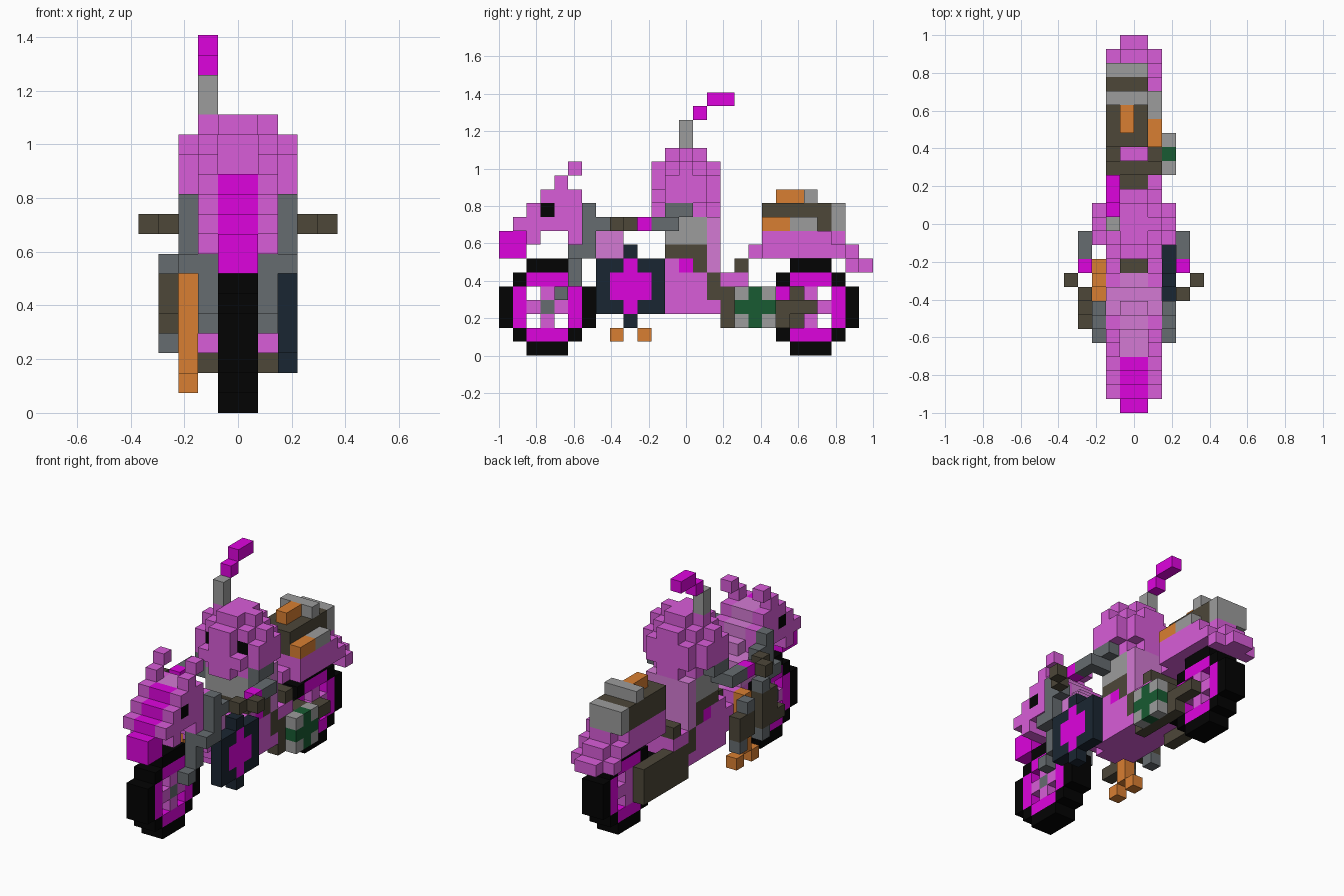
import bpy, bmesh

cube = bpy.data.objects.get("Cube")
if cube:
    bpy.data.objects.remove(cube, do_unlink=True)

U = 2 / 27  # edge of one block

PALETTE = {
    "magenta": (222, 4, 222), "pink": (216, 93, 216), "light pink": (211, 122, 211),
    "olive brown": (77, 71, 57), "steel grey": (102, 108, 112), "light grey": (156, 156, 156),
    "navy": (26, 38, 50), "black": (3, 3, 3), "orange": (217, 127, 50), "green": (24, 91, 50),
}


def linear(c):
    c /= 255
    return c / 12.92 if c <= 0.04045 else ((c + 0.055) / 1.055) ** 2.4


mats = {}
for label, rgb in PALETTE.items():
    m = bpy.data.materials.new(label)
    m.use_nodes = True
    col = (*[linear(c) for c in rgb], 1)
    m.diffuse_color = col
    m.node_tree.nodes["Principled BSDF"].inputs["Base Color"].default_value = col
    mats[label] = m

taken = set()   # every filled block
parts = []      # (name, colour, blocks)


def part(name, colour, x, *yz, mirror=False):
    """Fill block ranges: x = (first, last), each yz = (y first, y last, z first, z last).
    Blocks already claimed by an earlier part are left alone."""
    cells = set()
    for y0, y1, z0, z1 in yz:
        for i in range(x[0], x[1] + 1):
            for j in range(y0, y1 + 1):
                for k in range(z0, z1 + 1):
                    cells.add((i, j, k))
                    if mirror:
                        cells.add((9 - i, j, k))
    cells -= taken
    taken.update(cells)
    parts.append((name, colour, cells))


# wheels: stepped tyre, rim and crossed spokes
def wheel(name, y):
    part(name + "_tyre", "black", (4, 5),
         (y + 2, y + 4, 0, 0), (y + 2, y + 4, 6, 6), (y, y, 2, 4), (y + 6, y + 6, 2, 4),
         (y + 1, y + 1, 1, 1), (y + 5, y + 5, 1, 1), (y + 1, y + 1, 5, 5), (y + 5, y + 5, 5, 5))
    part(name + "_rim", "magenta", (4, 5),
         (y + 2, y + 4, 1, 1), (y + 2, y + 4, 5, 5), (y + 1, y + 1, 2, 4), (y + 5, y + 5, 2, 4))
    part(name + "_spokes", "pink", (4, 5), (y + 2, y + 4, 3, 3), (y + 3, y + 3, 2, 4))


part("front_hub", "steel grey", (4, 5), (3, 3, 3, 3))
wheel("front_wheel", 0)
wheel("rear_wheel", 19)

# front fork and handlebar
part("fork_lower", "steel grey", (6, 6), (4, 4, 4, 4), (5, 5, 5, 7), mirror=True)
part("fork_upper", "steel grey", (7, 7), (5, 6, 7, 7), (6, 6, 8, 10), (7, 7, 9, 9), mirror=True)
part("handlebar", "olive brown", (8, 8), (8, 8, 9, 9), mirror=True)
part("handlebar_tip", "olive brown", (9, 9), (9, 9, 9, 9), mirror=True)
part("hand", "magenta", (8, 8), (10, 10, 9, 9), mirror=True)

# animal head on the front of the vehicle
part("head_eye", "black", (6, 6), (3, 3, 10, 10), mirror=True)
part("head_snout", "magenta", (4, 5), (0, 1, 7, 8), (1, 1, 9, 9), (2, 2, 10, 10), (3, 3, 11, 11))
part("head_mane", "light pink", (4, 5), (4, 4, 11, 11), (5, 5, 11, 11), (6, 6, 10, 10),
     (7, 7, 9, 9), (8, 8, 7, 8), (9, 9, 6, 6))
part("head_side", "pink", (6, 6), (1, 6, 9, 9), (2, 2, 8, 8), (5, 5, 8, 8),
     (2, 6, 10, 10), (3, 5, 11, 11), mirror=True)
part("head_core", "pink", (4, 5), (2, 6, 9, 10), (2, 2, 8, 8), (5, 6, 8, 8))
part("head_ear", "pink", (6, 6), (4, 4, 12, 12), (5, 5, 13, 13), mirror=True)
part("neck", "light pink", (3, 6), (7, 8, 7, 8))

# rider's legs, vehicle body and seat
part("leg", "olive brown", (6, 6), (12, 14, 7, 7), (14, 14, 6, 6), (15, 15, 4, 5),
     (16, 16, 2, 4), mirror=True)
part("knee", "magenta", (6, 6), (13, 13, 6, 6), mirror=True)
part("seat", "olive brown", (3, 6), (17, 17, 6, 6))
part("seat_front", "olive brown", (4, 5), (16, 16, 5, 5))
part("tank_cap", "olive brown", (4, 5), (10, 10, 6, 6))
part("body", "pink", (3, 6), (9, 15, 5, 5), (10, 15, 4, 4), (11, 15, 3, 3), (8, 9, 6, 6),
     (11, 14, 6, 6), (16, 17, 5, 5))
part("body_middle", "pink", (4, 5), (8, 8, 5, 5), (9, 9, 4, 4), (10, 10, 3, 3),
     (16, 17, 4, 4), (16, 18, 3, 3))
part("exhaust_right", "olive brown", (3, 3), (17, 21, 2, 4))
part("exhaust_left", "olive brown", (6, 6), (17, 22, 3, 3), (17, 20, 2, 2), (17, 19, 4, 4))

# rear fender, stepped down towards the tail
part("fender", "pink", (4, 5), (18, 25, 7, 7), (19, 24, 8, 8), (25, 26, 6, 6))
part("fender_side", "pink", (6, 6), (19, 24, 7, 7), (19, 23, 8, 8), (25, 25, 6, 6), mirror=True)

# luggage on the fender
part("bedroll", "orange", (6, 6), (19, 20, 9, 9))
part("bedroll_end", "light grey", (6, 6), (21, 22, 9, 9))
part("luggage", "olive brown", (3, 5), (19, 23, 9, 10))
part("luggage_back", "light grey", (3, 5), (24, 24, 9, 10))
part("luggage_strap", "light grey", (3, 5), (22, 22, 11, 11))
part("luggage_buckle", "orange", (4, 4), (20, 21, 11, 11))

# side case with a cross
part("case_cross", "green", (7, 7), (17, 19, 3, 3), (18, 18, 2, 4))
part("case_corners", "light grey", (7, 7), (17, 19, 2, 4))

# shield on the left flank
part("shield_emblem", "magenta", (7, 7), (8, 10, 4, 5), (9, 9, 3, 6))
part("shield", "navy", (7, 7), (7, 11, 3, 6), (9, 9, 2, 7))

# double-headed axe on the right flank
part("axe_handle", "orange", (2, 2), (9, 9, 2, 6), (8, 8, 1, 1), (10, 10, 1, 1))
part("axe_front_blade", "olive brown", (1, 1), (7, 8, 4, 6), (6, 6, 4, 4))
part("axe_rear_blade", "olive brown", (1, 1), (10, 11, 4, 5))
part("axe_tips", "steel grey", (1, 1), (8, 8, 3, 3), (8, 8, 7, 7), (10, 10, 6, 6), (11, 11, 3, 3))

# rider: torso, arms, cape and rounded helmet with recessed eyes
part("torso", "light grey", (3, 6), (12, 14, 8, 9))
part("waist", "olive brown", (4, 5), (12, 14, 7, 7))
part("arm", "steel grey", (8, 8), (11, 12, 9, 9), mirror=True)
part("shoulder", "steel grey", (7, 7), (12, 13, 10, 10), (12, 12, 9, 9), mirror=True)
part("cape", "light pink", (4, 5), (15, 15, 5, 9))
part("cape_edge", "light pink", (6, 6), (15, 15, 6, 9), mirror=True)
part("rider_eye", "black", (6, 6), (12, 12, 12, 12), mirror=True)
part("helmet", "pink", (3, 6), (12, 14, 10, 13), (11, 15, 11, 11), (15, 15, 12, 12),
     (13, 13, 14, 14))
part("helmet_middle", "pink", (4, 5), (11, 15, 10, 13), (12, 14, 14, 14))
part("helmet_side", "pink", (7, 7), (12, 14, 11, 12), (13, 13, 13, 13), mirror=True)
part("plume_stem", "light grey", (3, 3), (13, 13, 15, 16))
part("plume", "magenta", (3, 3), (14, 14, 17, 17), (15, 16, 18, 18))

# outward face directions with corner offsets
FACES = {
    (-1, 0, 0): ((0, 0, 0), (0, 0, 1), (0, 1, 1), (0, 1, 0)),
    (1, 0, 0): ((1, 0, 0), (1, 1, 0), (1, 1, 1), (1, 0, 1)),
    (0, -1, 0): ((0, 0, 0), (1, 0, 0), (1, 0, 1), (0, 0, 1)),
    (0, 1, 0): ((0, 1, 0), (0, 1, 1), (1, 1, 1), (1, 1, 0)),
    (0, 0, -1): ((0, 0, 0), (0, 1, 0), (1, 1, 0), (1, 0, 0)),
    (0, 0, 1): ((0, 0, 1), (1, 0, 1), (1, 1, 1), (0, 1, 1)),
}

# build each part from its exposed block faces
for name, colour, cells in parts:
    bm = bmesh.new()
    for i, j, k in sorted(cells):
        for (dx, dy, dz), corners in FACES.items():
            if (i + dx, j + dy, k + dz) not in taken:
                bm.faces.new([bm.verts.new(((i + a - 5) * U, (j + b - 13.5) * U, (k + c) * U))
                              for a, b, c in corners])
    bmesh.ops.remove_doubles(bm, verts=bm.verts, dist=0.001)
    mesh = bpy.data.meshes.new(name)
    bm.to_mesh(mesh)
    bm.free()
    mesh.materials.append(mats[colour])
    bpy.context.scene.collection.objects.link(bpy.data.objects.new(name, mesh))
